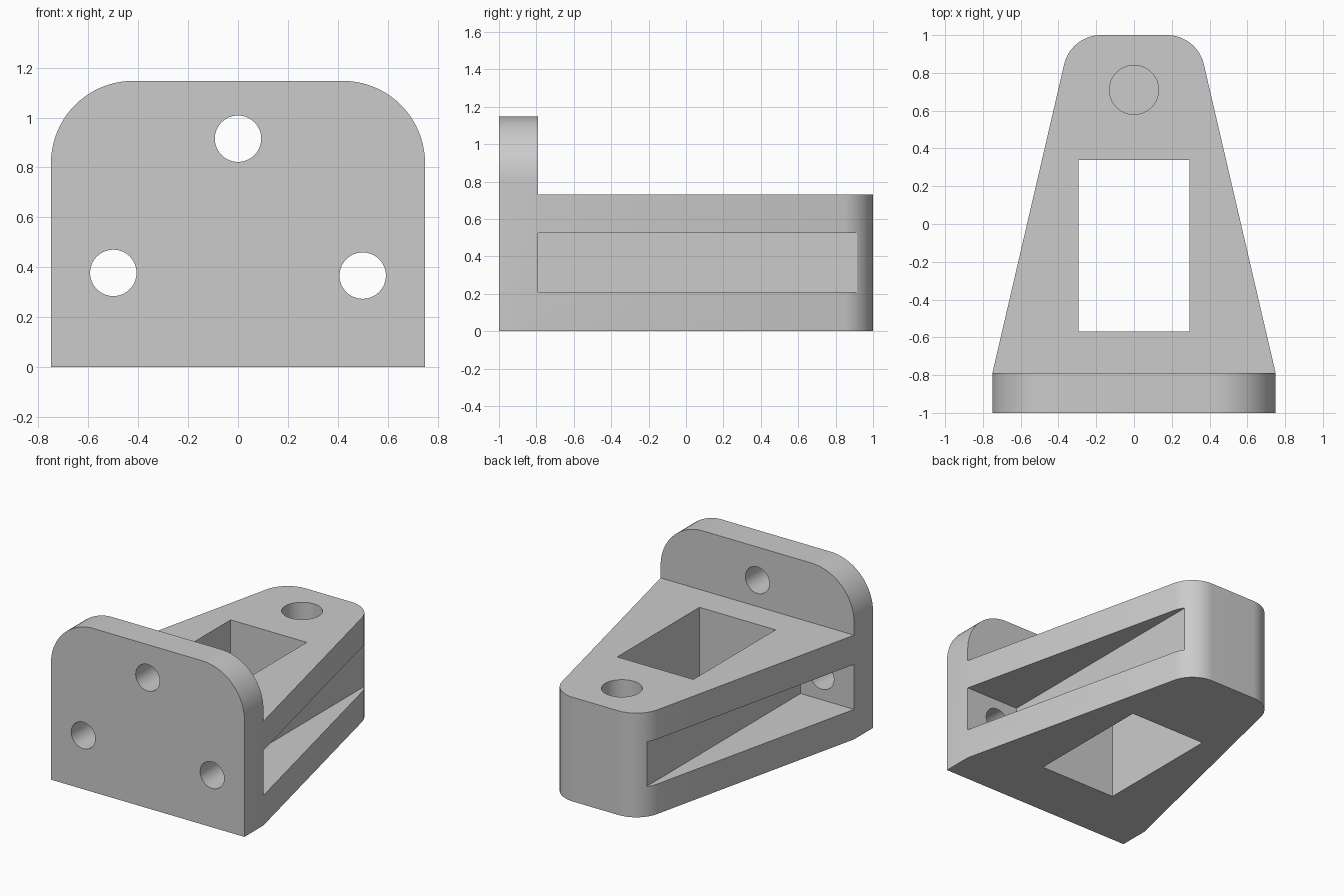
import bpy, bmesh
from math import sin, cos, radians
from mathutils import Matrix, Vector

cube = bpy.data.objects.get("Cube")
if cube:
    bpy.data.objects.remove(cube, do_unlink=True)

grey = bpy.data.materials.new("plain grey")
grey.use_nodes = True
grey.diffuse_color = (0.6, 0.6, 0.6, 1)
grey.node_tree.nodes["Principled BSDF"].inputs["Base Color"].default_value = (0.6, 0.6, 0.6, 1)


def make_object(name, bm):
    bmesh.ops.recalc_face_normals(bm, faces=bm.faces)
    mesh = bpy.data.meshes.new(name)
    bm.to_mesh(mesh)
    bm.free()
    mesh.materials.append(grey)
    obj = bpy.data.objects.new(name, mesh)
    bpy.context.collection.objects.link(obj)
    return obj


def extrude_profile(name, points, direction):
    """Solid from a closed list of 3D points swept along a direction."""
    bm = bmesh.new()
    face = bm.faces.new([bm.verts.new(p) for p in points])
    swept = bmesh.ops.extrude_face_region(bm, geom=[face], use_keep_orig=True)
    moved = [v for v in swept["geom"] if isinstance(v, bmesh.types.BMVert)]
    bmesh.ops.translate(bm, verts=moved, vec=direction)
    return make_object(name, bm)


def box(name, low, high):
    low, high = Vector(low), Vector(high)
    bm = bmesh.new()
    bmesh.ops.create_cube(bm, size=1, matrix=Matrix.Translation((low + high) / 2)
                          @ Matrix.Diagonal((*(high - low), 1)))
    return make_object(name, bm)


def cylinder(name, centre, radius, depth, tilt=0):
    bm = bmesh.new()
    bmesh.ops.create_cone(bm, cap_ends=True, segments=64, radius1=radius, radius2=radius,
                          depth=depth, matrix=Matrix.Translation(centre)
                          @ Matrix.Rotation(radians(tilt), 4, "X"))
    return make_object(name, bm)


def combine(target, other, operation):
    """Apply a boolean and remove the helper."""
    mod = target.modifiers.new("boolean", "BOOLEAN")
    mod.operation, mod.solver, mod.object = operation, "EXACT", other
    bpy.context.view_layer.objects.active = target
    bpy.ops.object.modifier_apply(modifier=mod.name)
    bpy.data.objects.remove(other, do_unlink=True)


def arc(cx, cy, radius, start, end, steps=20):
    angles = [radians(start + (end - start) * i / steps) for i in range(steps + 1)]
    return [(cx + radius * cos(a), cy + radius * sin(a)) for a in angles]


def mirrored(half):
    return half + [(-x, y) for x, y in reversed(half)]


# Tapered arm with a rounded tip; its root is buried in the plate
half = [(0.70, -0.9), (0.75, -0.79)] + arc(0.175, 0.8, 0.2, 13.1, 90)
bracket = extrude_profile("mounting_bracket", [(x, y, 0) for x, y in mirrored(half)], (0, 0, 0.73))

# Square window, blind pin hole and side pockets in the arm
combine(bracket, box("window_cutter", (-0.295, -0.57, -0.2), (0.295, 0.34, 1)), "DIFFERENCE")
combine(bracket, cylinder("pin_cutter", (0, 0.71, 0.71), 0.13, 1), "DIFFERENCE")
for side in (-1, 1):
    x0, x1 = sorted((side * 0.335, side))
    combine(bracket, box("pocket_cutter", (x0, -0.79, 0.21), (x1, 0.915, 0.525)), "DIFFERENCE")

# Upright plate with rounded top corners
half = [(0.75, 0)] + arc(0.42, 0.817, 0.33, 0, 90)
plate = extrude_profile("back_plate", [(x, -1, z) for x, z in mirrored(half)], (0, 0.21, 0))
combine(bracket, plate, "UNION")

# Three bolt holes through the plate
for x, z in ((0, 0.915), (-0.5, 0.377), (0.5, 0.366)):
    combine(bracket, cylinder("bolt_cutter", (x, -0.9, z), 0.093, 0.4, 90), "DIFFERENCE")

bpy.ops.object.select_all(action="DESELECT")
bracket.select_set(True)
bpy.context.view_layer.objects.active = bracket
bpy.ops.object.shade_smooth_by_angle(angle=radians(25))
